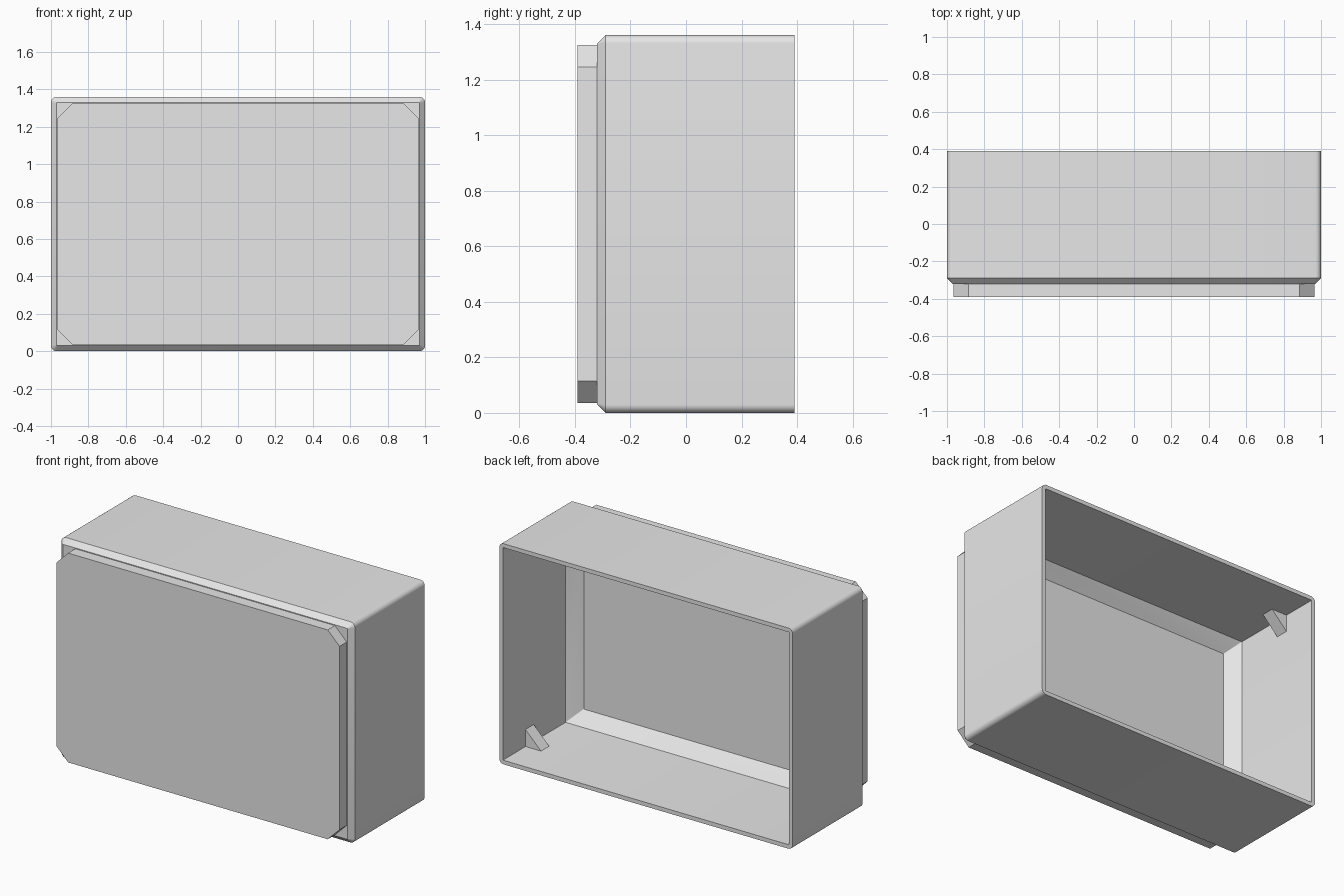
import bpy, bmesh, math

if "Cube" in bpy.data.objects:
    bpy.data.objects.remove(bpy.data.objects["Cube"], do_unlink=True)

WIDTH, HEIGHT = 2.0, 1.36
HALF_W, HALF_H = WIDTH / 2, HEIGHT / 2

grey = bpy.data.materials.new("plain_grey")
grey.use_nodes = True
grey.diffuse_color = (0.8, 0.8, 0.8, 1)
grey.node_tree.nodes["Principled BSDF"].inputs["Base Color"].default_value = (0.8, 0.8, 0.8, 1)


def finish(bm, name):
    """Turn a bmesh into a shaded object with the grey material."""
    bmesh.ops.recalc_face_normals(bm, faces=bm.faces)
    mesh = bpy.data.meshes.new(name)
    bm.to_mesh(mesh)
    bm.free()
    mesh.materials.append(grey)
    obj = bpy.data.objects.new(name, mesh)
    bpy.context.collection.objects.link(obj)
    bpy.ops.object.select_all(action="DESELECT")
    obj.select_set(True)
    bpy.context.view_layer.objects.active = obj
    bpy.ops.object.shade_smooth_by_angle(angle=math.radians(30))
    return obj


def rounded_loop(bm, y, inset, radius, steps=6):
    """Ring of vertices around a rounded rectangle at depth y."""
    w, h = HALF_W - inset - radius, HALF_H - inset - radius
    ring = []
    for quarter, (sx, sz) in enumerate([(1, 1), (-1, 1), (-1, -1), (1, -1)]):
        for i in range(steps + 1):
            a = math.pi / 2 * (quarter + i / steps)
            ring.append(bm.verts.new((sx * w + radius * math.cos(a), y,
                                      HALF_H + sz * h + radius * math.sin(a))))
    return ring


def prism(name, points, y0, y1):
    """Extrude an (x, z) outline along y."""
    bm = bmesh.new()
    face = bm.faces.new([bm.verts.new((x, y0, z)) for x, z in points])
    extruded = bmesh.ops.extrude_face_region(bm, geom=[face])["geom"]
    moved = [v for v in extruded if isinstance(v, bmesh.types.BMVert)]
    bmesh.ops.translate(bm, verts=moved, vec=(0, y1 - y0, 0))
    return finish(bm, name)


# Hollow housing, open at the back: front edge, sides, rim, inner walls, inner slope
bm = bmesh.new()
sections = [(-0.32, 0.03, 0.003), (-0.29, 0, 0.03), (0.39, 0, 0.03),
            (0.39, 0.025, 0.003), (-0.22, 0.025, 0.003), (-0.29, 0.1, 0.003)]
rings = [rounded_loop(bm, *section) for section in sections]
for a, b in zip(rings, rings[1:]):
    for i in range(len(a)):
        j = (i + 1) % len(a)
        bm.faces.new((a[i], a[j], b[j], b[i]))
bm.faces.new(rings[0])
bm.faces.new(rings[-1])
finish(bm, "housing")

# Raised front panel with clipped corners
w, h, cut = HALF_W - 0.035, HALF_H - 0.035, 0.08
outline = []
for sx, sz in [(1, 1), (-1, 1), (-1, -1), (1, -1)]:
    pair = [(sx * w, HALF_H + sz * (h - cut)), (sx * (w - cut), HALF_H + sz * h)]
    outline += pair if sx * sz > 0 else pair[::-1]
prism("front_panel", outline, -0.39, -0.315)

# Triangular gussets in the inner corners
for sx, side in [(1, "left"), (-1, "right")]:
    for sz, level in [(1, "upper"), (-1, "lower")]:
        x, z = HALF_W - 0.02, HALF_H - 0.02
        leg = 0.115
        prism(f"{level}_{side}_gusset",
              [(sx * x, HALF_H + sz * z),
               (sx * (x - leg), HALF_H + sz * z),
               (sx * x, HALF_H + sz * (z - leg))], 0.09, 0.17)
